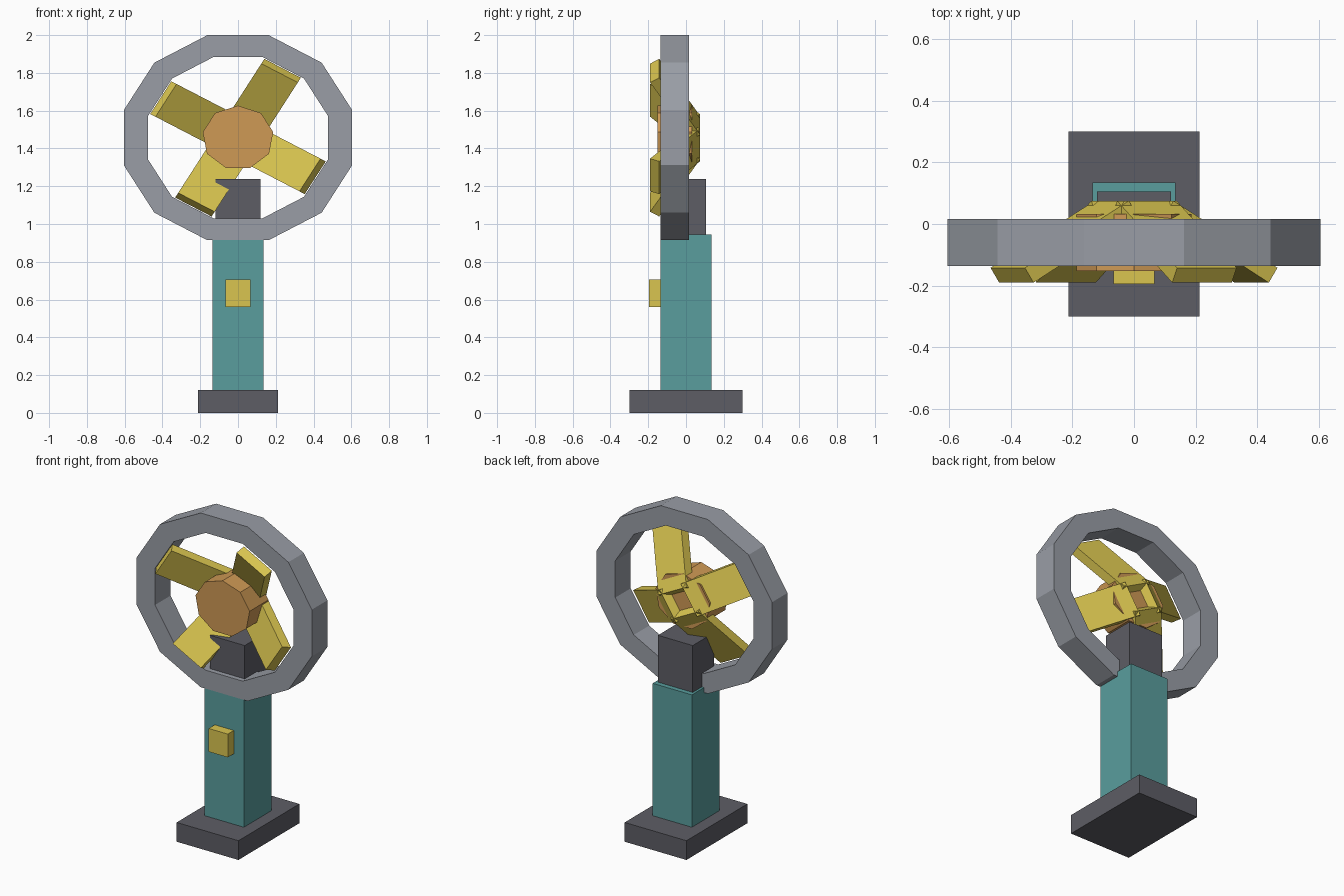
import bpy, bmesh, math
from mathutils import Matrix, Vector

if "Cube" in bpy.data.objects:
    bpy.data.objects.remove(bpy.data.objects["Cube"])


def material(name, rgb):
    m = bpy.data.materials.new(name)
    m.diffuse_color = (*rgb, 1)
    m.use_nodes = True
    m.node_tree.nodes["Principled BSDF"].inputs["Base Color"].default_value = m.diffuse_color
    return m


DARK = material("dark_grey", (0.11, 0.11, 0.13))
TEAL = material("teal", (0.10, 0.34, 0.34))
YELLOW = material("yellow", (0.70, 0.56, 0.08))
ORANGE = material("orange", (0.62, 0.32, 0.09))
STEEL = material("steel", (0.32, 0.34, 0.38))

CENTRE_Z = 1.457
STRETCH = 1.114  # the fan head is slightly wider than tall


def add_mesh(name, verts, faces, mat, matrix=Matrix()):
    bm = bmesh.new()
    vs = [bm.verts.new(matrix @ Vector(v)) for v in verts]
    for f in faces:
        bm.faces.new([vs[i] for i in f])
    bmesh.ops.recalc_face_normals(bm, faces=bm.faces[:])
    me = bpy.data.meshes.new(name)
    bm.to_mesh(me)
    bm.free()
    me.materials.append(mat)
    ob = bpy.data.objects.new(name, me)
    bpy.context.collection.objects.link(ob)
    return ob


BOX_FACES = [(0, 1, 2, 3), (4, 5, 6, 7), (0, 1, 5, 4),
             (1, 2, 6, 5), (2, 3, 7, 6), (3, 0, 4, 7)]


def box(name, x, y, z, mat):
    verts = [(px, py, pz) for pz in z
             for px, py in ((-x, y[0]), (x, y[0]), (x, y[1]), (-x, y[1]))]
    return add_mesh(name, verts, BOX_FACES, mat)


def circle(n, r, y, start):
    return [(r * math.cos(start + math.tau * i / n), y,
             r * math.sin(start + math.tau * i / n)) for i in range(n)]


# Stand
box("base", 0.213, (-0.30, 0.30), (0, 0.12), DARK)
box("column", 0.135, (-0.135, 0.135), (0.12, 0.945), TEAL)
box("switch", 0.066, (-0.195, -0.135), (0.56, 0.705), YELLOW)
box("neck", 0.12, (-0.105, 0.105), (0.945, 1.237), DARK)

HEAD = Matrix.Translation((0, 0, CENTRE_Z)) @ Matrix.Diagonal((STRETCH, 1, 1, 1))

# Twelve-sided guard ring with a square section
N = 12
loops = [(0.562, -0.136), (0.562, 0.016), (0.443, 0.016), (0.443, -0.136)]
verts = [v for r, y in loops for v in circle(N, r, y, math.radians(15))]
faces = [(k * N + i, k * N + (i + 1) % N,
          (k + 1) % 4 * N + (i + 1) % N, (k + 1) % 4 * N + i)
         for k in range(4) for i in range(N)]
add_mesh("guard_ring", verts, faces, STEEL, HEAD)

# Nine-sided hub
H = 9
verts = circle(H, 0.17, -0.152, math.pi / 2) + circle(H, 0.17, 0.033, math.pi / 2)
faces = [tuple(range(H)), tuple(range(H, 2 * H))]
faces += [(i, (i + 1) % H, H + (i + 1) % H, H + i) for i in range(H)]
add_mesh("hub", verts, faces, ORANGE, HEAD)

# Four blades leaning forward towards their tips
profile = [(0.075, 0.075), (0.424, -0.142), (0.395, -0.190), (0.046, 0.028)]
verts = [(u, y, v) for v in (-0.1, 0.1) for u, y in profile]
for i in range(4):
    turn = Matrix.Rotation(-math.radians(60 + 90 * i), 4, 'Y')
    add_mesh(f"blade_{i + 1}", verts, BOX_FACES, YELLOW, HEAD @ turn)
